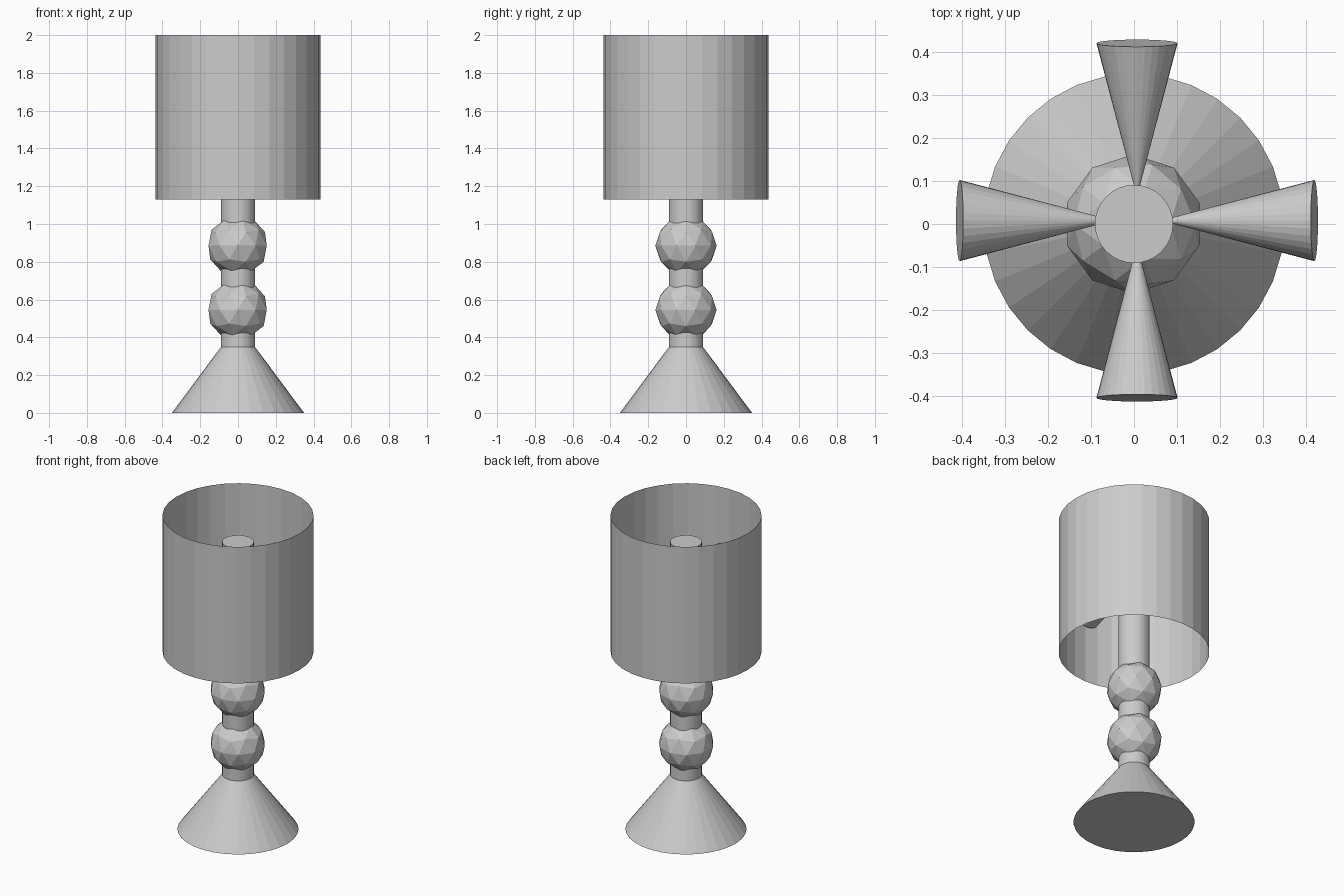
import bpy
from math import radians, cos, sin
from mathutils import Vector

if "Cube" in bpy.data.objects:
    bpy.data.objects.remove(bpy.data.objects["Cube"])

SIDES = 32


def finish(name):
    ob = bpy.context.object
    ob.name = name
    ob.data.name = name
    return ob


def cylinder(name, radius, z0, z1, fill='NGON'):
    bpy.ops.mesh.primitive_cylinder_add(
        vertices=SIDES, radius=radius, depth=z1 - z0,
        end_fill_type=fill, location=(0, 0, (z0 + z1) / 2))
    return finish(name)


def cone_between(name, wide, tip, radius):
    # cone with its wide end at one point and its tip at another
    wide, tip = Vector(wide), Vector(tip)
    axis = tip - wide
    bpy.ops.mesh.primitive_cone_add(
        vertices=SIDES, radius1=radius, radius2=0, depth=axis.length,
        location=(wide + tip) / 2,
        rotation=axis.to_track_quat('Z', 'Y').to_euler())
    return finish(name)


# Flared foot, its tip hidden inside the stem
cone_between("foot", (0, 0, 0), (0, 0, 0.47), 0.35)

# Central stem
cylinder("stem", 0.091, 0.30, 1.83)

# Faceted beads on the stem
for name, z in (("lower_bead", 0.545), ("upper_bead", 0.885)):
    bpy.ops.mesh.primitive_ico_sphere_add(
        subdivisions=2, radius=0.162, location=(-0.002, 0, z))
    finish(name)

# Four flared arms reaching from the stem to the shade, tilted slightly up
hub = Vector((0.007, 0.008, 0))
for i, name in enumerate(("right", "back", "left", "front")):
    a = radians(90 * i)
    out = Vector((cos(a), sin(a), 0))
    wide = hub + out * 0.413 + Vector((0, 0, 1.572))
    tip = hub + out * 0.055 + Vector((0, 0, 1.54))
    cone_between(name + "_shade_arm", wide, tip, 0.0945)

# Open drum shade, a single thin wall
cylinder("shade", 0.436, 1.13, 2.0, 'NOTHING')
